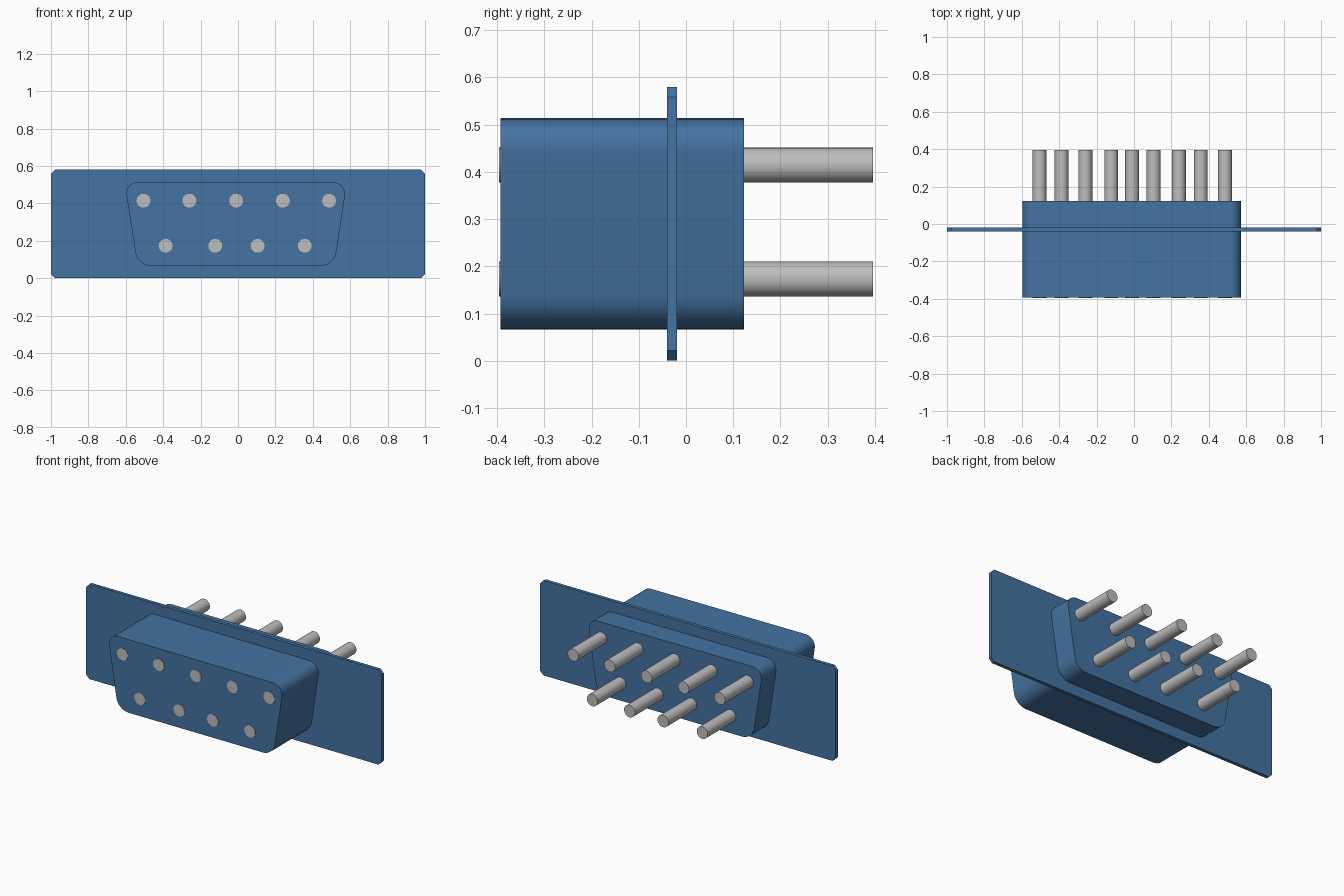
import bpy, bmesh, math
from mathutils import Vector

cube = bpy.data.objects.get("Cube")
if cube:
    bpy.data.objects.remove(cube, do_unlink=True)


def material(name, color):
    m = bpy.data.materials.new(name)
    m.use_nodes = True
    m.diffuse_color = color
    m.node_tree.nodes["Principled BSDF"].inputs["Base Color"].default_value = color
    return m


blue = material("blue plastic", (0.058, 0.172, 0.36, 1))
silver = material("silver metal", (0.51, 0.51, 0.51, 1))


def rounded(corners, steps):
    """Outline in x, z with each (x, z, radius) corner replaced by an arc."""
    out = []
    for i, (x, z, r) in enumerate(corners):
        p = Vector((x, z))
        a = (Vector(corners[i - 1][:2]) - p).normalized()
        b = (Vector(corners[(i + 1) % len(corners)][:2]) - p).normalized()
        half = a.angle(b) / 2
        centre = p + (a + b).normalized() * (r / math.sin(half))
        start = p + a * (r / math.tan(half)) - centre
        end = p + b * (r / math.tan(half)) - centre
        sweep = start.angle_signed(end)
        for s in range(steps + 1):
            t = -sweep * s / steps
            c, n = math.cos(t), math.sin(t)
            out.append(centre + Vector((start.x * c - start.y * n,
                                        start.x * n + start.y * c)))
    return out


def extrude(name, outline, y0, y1, mat):
    """Solid prism between two depths."""
    bm = bmesh.new()
    face = bm.faces.new([bm.verts.new((p.x, y0, p.y)) for p in outline])
    new = bmesh.ops.extrude_face_region(bm, geom=[face])["geom"]
    bmesh.ops.translate(bm, vec=(0, y1 - y0, 0),
                        verts=[v for v in new if isinstance(v, bmesh.types.BMVert)])
    if not any(f.normal.y < 0 and len(f.verts) > 4 for f in bm.faces):
        bm.faces.new([v for v in face.verts])
    bmesh.ops.recalc_face_normals(bm, faces=bm.faces)
    mesh = bpy.data.meshes.new(name)
    bm.to_mesh(mesh)
    bm.free()
    mesh.materials.append(mat)
    ob = bpy.data.objects.new(name, mesh)
    bpy.context.collection.objects.link(ob)
    bpy.ops.object.select_all(action="DESELECT")
    ob.select_set(True)
    bpy.context.view_layer.objects.active = ob
    bpy.ops.object.shade_smooth_by_angle(angle=math.radians(30))
    return ob


# D-shaped shell
shell = [(-0.607, 0.514, 0.06), (-0.537, 0.066, 0.085),
         (0.515, 0.066, 0.085), (0.582, 0.511, 0.06)]
extrude("connector_body", rounded(shell, 8), -0.393, 0.123, blue)

# Thin mounting plate with clipped corners
plate = [(-1, 0.58, 0.022), (-1, 0, 0.022), (1, 0, 0.022), (1, 0.58, 0.022)]
extrude("mounting_plate", rounded(plate, 1), -0.04, -0.019, blue)

# Two rows of contact pins running through the body
rows = {"upper": (0.414, (-0.505, -0.26, -0.01, 0.24, 0.487)),
        "lower": (0.173, (-0.387, -0.122, 0.105, 0.357))}
for row, (z, xs) in rows.items():
    for i, x in enumerate(xs):
        ring = [Vector((x + 0.037 * math.cos(t), z + 0.037 * math.sin(t)))
                for t in (k * math.tau / 32 for k in range(32))]
        extrude(f"{row}_pin_{i + 1}", ring, -0.396, 0.396, silver)
